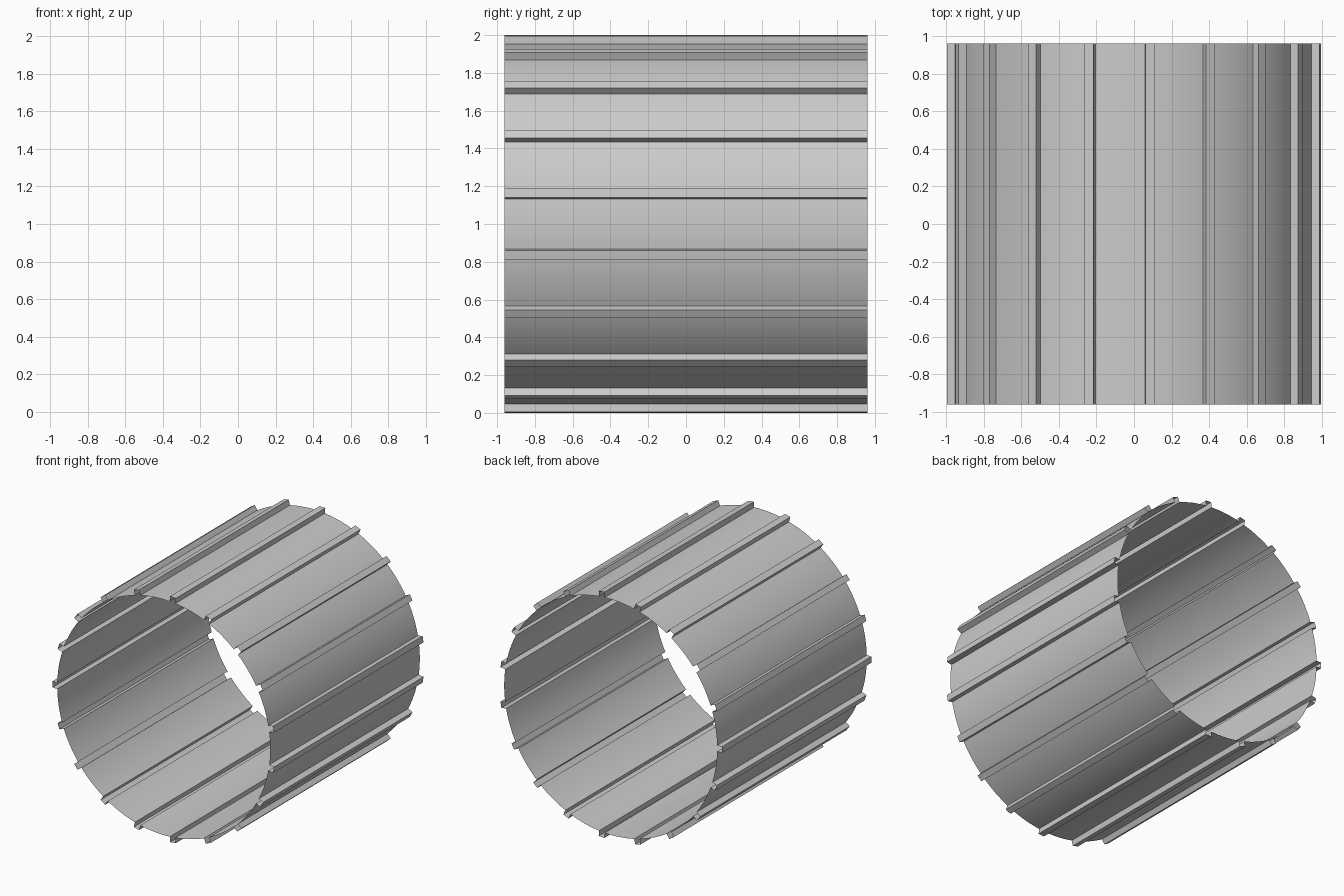
import bpy, bmesh, math

if "Cube" in bpy.data.objects:
    bpy.data.objects.remove(bpy.data.objects["Cube"])

TEETH = 19        # ribs around the tube
R_BASE = 0.958    # wall radius
R_TOP = 1.001     # rib outer face distance
HALF_W = 0.025    # half rib width
HALF_L = 0.961    # half tube length
ARC = 8           # wall segments between ribs
X_OFF = 0.0047    # centres the odd-count ring on x = 0


def rotated(u, v, a):
    # u along the radius, v along the tangent
    return (u * math.cos(a) - v * math.sin(a) + X_OFF,
            u * math.sin(a) + v * math.cos(a) + 1.0)


# Ribbed cross-section: square rib, then a run of curved wall
step = 2 * math.pi / TEETH
half = math.asin(HALF_W / R_BASE)
foot = R_BASE * math.cos(half)
profile = []
for i in range(TEETH):
    a = math.pi + i * step
    profile += [rotated(foot, -HALF_W, a), rotated(R_TOP, -HALF_W, a),
                rotated(R_TOP, HALF_W, a), rotated(foot, HALF_W, a)]
    for k in range(1, ARC):
        profile.append(rotated(R_BASE, 0, a + half + (step - 2 * half) * k / ARC))

# Open-ended single-surface shell swept along y
bm = bmesh.new()
front = [bm.verts.new((x, -HALF_L, z)) for x, z in profile]
back = [bm.verts.new((x, HALF_L, z)) for x, z in profile]
n = len(profile)
for i in range(n):
    j = (i + 1) % n
    bm.faces.new((front[i], front[j], back[j], back[i])).normal_flip()
bm.normal_update()
# Make the faces point away from the tube axis
f = bm.faces[:][1]
c = f.calc_center_median()
probe = max(bm.faces, key=lambda q: q.calc_center_median().z)
if probe.normal.z < 0:
    bmesh.ops.reverse_faces(bm, faces=bm.faces[:])

mesh = bpy.data.meshes.new("ribbed_tube")
bm.to_mesh(mesh)
bm.free()
tube = bpy.data.objects.new("ribbed_tube", mesh)
bpy.context.collection.objects.link(tube)
bpy.context.view_layer.objects.active = tube
tube.select_set(True)
bpy.ops.object.shade_smooth_by_angle(angle=math.radians(30))
